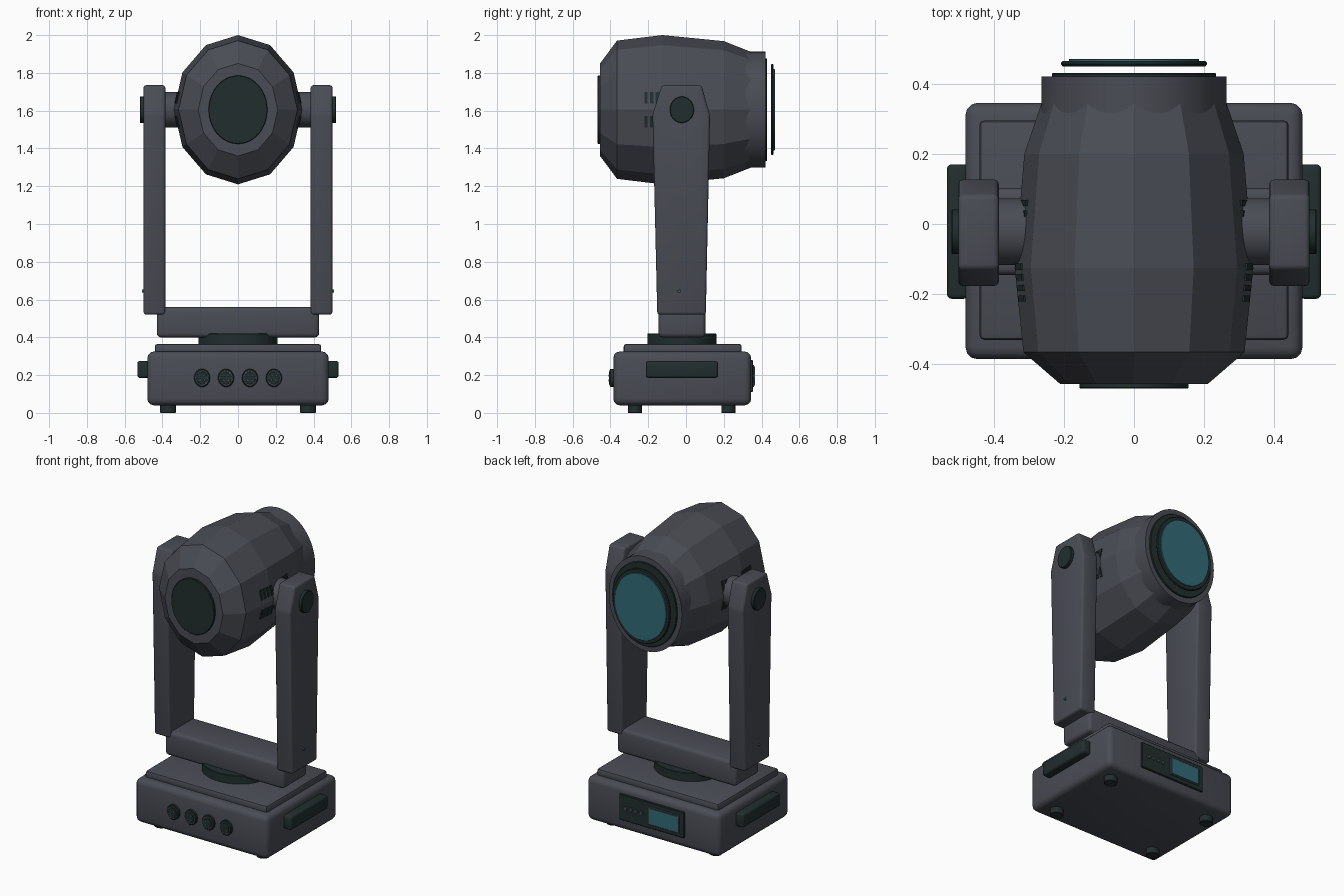
import bpy, bmesh, math
from mathutils import Matrix, Vector

if "Cube" in bpy.data.objects:
    bpy.data.objects.remove(bpy.data.objects["Cube"])


def material(name, rgb):
    m = bpy.data.materials.new(name)
    m.diffuse_color = (*rgb, 1)
    m.use_nodes = True
    m.node_tree.nodes["Principled BSDF"].inputs["Base Color"].default_value = m.diffuse_color
    return m


GREY = material("charcoal grey", (0.068, 0.073, 0.090))
DARK = material("dark green black", (0.016, 0.027, 0.027))
TEAL = material("teal glass", (0.032, 0.145, 0.185))


def finish(name, bm, mat, smooth=True):
    bmesh.ops.recalc_face_normals(bm, faces=bm.faces)
    me = bpy.data.meshes.new(name)
    bm.to_mesh(me)
    bm.free()
    me.materials.append(mat)
    if smooth:
        me.shade_smooth()
        me.set_sharp_from_angle(angle=math.radians(35))
    ob = bpy.data.objects.new(name, me)
    bpy.context.collection.objects.link(ob)
    return ob


def box(name, lo, hi, mat, bevel=0.0, seg=3):
    bm = bmesh.new()
    lo, hi = Vector(lo), Vector(hi)
    size = hi - lo
    bmesh.ops.create_cube(bm, size=1, matrix=Matrix.Translation((lo + hi) / 2)
                          @ Matrix.Diagonal((*size, 1)))
    if bevel:
        bmesh.ops.bevel(bm, geom=bm.edges[:], offset=bevel, segments=seg,
                        profile=0.5, affect='EDGES')
    return finish(name, bm, mat)


def lathe(name, axis, center, profile, mat, n=48, scale=(1, 1), smooth=True):
    """Closed solid of revolution; profile is (radius, position along axis)."""
    bm = bmesh.new()
    c = Vector(center)
    rings = []
    for r, t in profile:
        ring = []
        for i in range(n):
            a = 2 * math.pi * i / n
            u, v = r * scale[0] * math.sin(a), r * scale[1] * math.cos(a)
            p = {'X': (t, u, v), 'Y': (u, t, v), 'Z': (u, v, t)}[axis]
            ring.append(bm.verts.new(c + Vector(p)))
        rings.append(ring)
    for a, b in zip(rings, rings[1:]):
        for i in range(n):
            j = (i + 1) % n
            bm.faces.new((a[i], a[j], b[j], b[i]))
    bm.faces.new(rings[0])
    bm.faces.new(rings[-1])
    return finish(name, bm, mat, smooth)


def disc(name, axis, center, r, t0, t1, mat, scale=(1, 1), n=48, chamfer=0.003):
    k = math.copysign(chamfer, t1 - t0)
    return lathe(name, axis, center, [(r - chamfer, t0), (r, t0 + k), (r, t1 - k),
                                      (r - chamfer, t1)], mat, n, scale)


# Base housing, lid and feet
box("base_housing", (-0.48, -0.385, 0.04), (0.48, 0.345, 0.325), GREY, 0.035)
box("base_lid", (-0.44, -0.33, 0.31), (0.44, 0.295, 0.365), GREY, 0.014, 2)
for x in (-0.37, 0.37):
    for y in (-0.27, 0.225):
        disc("foot", 'Z', (x, y, 0), 0.042, 0.0, 0.05, DARK, (1, 0.9), 24)

# Carry handles on both sides
for s in (-1, 1):
    xs = sorted((s * 0.47, s * 0.533))
    box("carry_handle", (xs[0], -0.213, 0.185), (xs[1], 0.17, 0.275), DARK, 0.014)

# Front connectors: dark collar, grey ring, dark socket, small pins
for i in range(4):
    x = -0.19 + i * 0.38 / 3
    c, sc = (x, 0, 0.185), (0.92, 1.05)
    disc("connector_collar", 'Y', c, 0.046, -0.375, -0.402, DARK, sc, 32)
    disc("connector_ring", 'Y', c, 0.039, -0.39, -0.405, GREY, sc, 32, 0.001)
    disc("connector_socket", 'Y', c, 0.032, -0.39, -0.408, DARK, sc, 32, 0.001)
    for k in range(4):
        a = math.pi * (k / 2 + 0.25)
        pin = (x + 0.017 * math.cos(a), 0, 0.185 + 0.018 * math.sin(a))
        disc("connector_pin", 'Y', pin, 0.005, -0.4, -0.410, TEAL, n=10, chamfer=0.001)

# Rear control panel with screen and buttons
box("control_panel", (-0.235, 0.335, 0.11), (0.235, 0.355, 0.28), DARK, 0.004, 1)
box("screen_frame", (-0.20, 0.35, 0.137), (0.02, 0.360, 0.253), GREY, 0.002, 1)
box("screen", (-0.192, 0.352, 0.145), (0.012, 0.364, 0.245), TEAL)
for i in range(4):
    disc("panel_button", 'Y', (0.075 + i * 0.037, 0, 0.195), 0.012, 0.35, 0.361, GREY,
         n=16, chamfer=0.002)

# Pan bearing and yoke crossbar
disc("pan_bearing", 'Z', (0, -0.022, 0), 0.21, 0.36, 0.42, DARK, (1, 0.87), 64)
box("yoke_crossbar", (-0.43, -0.145, 0.4), (0.43, 0.103, 0.56), GREY, 0.022)

# Yoke arms, tilt hubs, pivot caps and indicator lamps
ARM = [(-0.152, 0.52), (0.105, 0.52), (0.127, 1.575), (0.082, 1.735),
       (-0.128, 1.735), (-0.177, 1.58)]
for s in (-1, 1):
    bm = bmesh.new()
    inner = [bm.verts.new((s * 0.385, y, z)) for y, z in ARM]
    outer = [bm.verts.new((s * 0.50, y, z)) for y, z in ARM]
    bm.faces.new(inner)
    bm.faces.new(outer)
    for i in range(6):
        j = (i + 1) % 6
        bm.faces.new((inner[i], inner[j], outer[j], outer[i]))
    bmesh.ops.bevel(bm, geom=bm.edges[:], offset=0.014, segments=3, profile=0.5,
                    affect='EDGES')
    finish("yoke_arm", bm, GREY)
    pivot = (0, -0.022, 1.605)
    disc("tilt_hub", 'X', pivot, 0.095, s * 0.28, s * 0.40, GREY)
    disc("pivot_cap", 'X', pivot, 0.068, s * 0.48, s * 0.52, DARK, (0.94, 1.03), 32)
    disc("indicator_lamp", 'X', (0, -0.037, 0.645), 0.008, s * 0.49, s * 0.508, TEAL,
         n=12, chamfer=0.001)

# Head: faceted shell, oval in section
HEAD, OVAL = (0, 0, 1.605), (0.86, 1)
lathe("head_shell", 'Y', HEAD, [(0.245, -0.455), (0.366, -0.365), (0.395, -0.125),
                                (0.363, 0.2), (0.300, 0.36)], GREY, 12, OVAL, False)
disc("rear_cap", 'Y', HEAD, 0.181, -0.44, -0.468, DARK, OVAL)
# Front barrel, inner bezel, lens ring and lens
lathe("front_barrel", 'Y', HEAD, [(0.307, 0.2), (0.307, 0.42), (0.27, 0.42)],
      GREY, 64, OVAL)
disc("inner_bezel", 'Y', HEAD, 0.272, 0.40, 0.430, DARK, OVAL, 64)
disc("lens_ring", 'Y', HEAD, 0.241, 0.449, 0.464, DARK, OVAL, 64, 0.005)
disc("lens", 'Y', HEAD, 0.216, 0.455, 0.470, TEAL, OVAL, 64, 0.002)

# Vent slats lying on the side facets of the head
for s in (-1, 1):
    for y in (-0.212, -0.182, -0.152, -0.122, 0.03, 0.06):
        f = 1 - 0.3 * (-0.125 - y) if y < -0.125 else 1 - 0.25 * (y + 0.125)
        for up in (-1, 1):
            bm = bmesh.new()
            x = s * (0.34 * f - 0.229 * 0.063 + 0.001)
            m = (Matrix.Translation((x, y, 1.605 + up * 0.063))
                 @ Matrix.Rotation(-s * up * math.atan(0.229), 4, 'Y')
                 @ Matrix.Diagonal((0.008, 0.018, 0.062, 1)))
            bmesh.ops.create_cube(bm, size=1, matrix=m)
            finish("vent_slat", bm, DARK, False)
